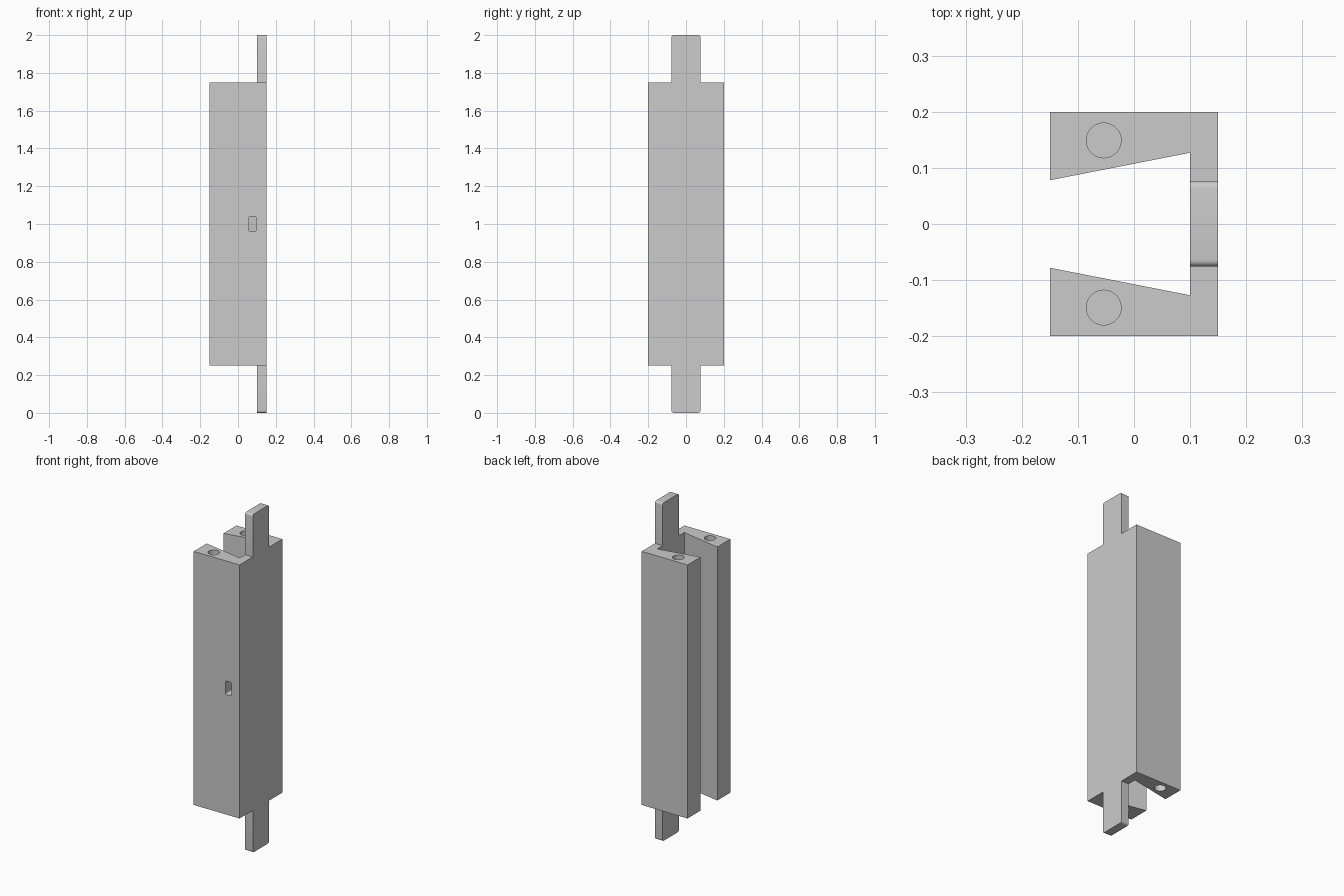
import bpy
import bmesh
import math
from mathutils import Matrix, Vector

if "Cube" in bpy.data.objects:
    bpy.data.objects.remove(bpy.data.objects["Cube"], do_unlink=True)

BOTTOM, TOP, HEIGHT = 0.25, 1.75, 2.0

grey = bpy.data.materials.new("plain_grey")
grey.use_nodes = True
grey.diffuse_color = (0.6, 0.6, 0.6, 1)
grey.node_tree.nodes["Principled BSDF"].inputs["Base Color"].default_value = (0.6, 0.6, 0.6, 1)


def finish(name, bm):
    bmesh.ops.recalc_face_normals(bm, faces=bm.faces)
    mesh = bpy.data.meshes.new(name)
    bm.to_mesh(mesh)
    bm.free()
    mesh.materials.append(grey)
    obj = bpy.data.objects.new(name, mesh)
    bpy.context.collection.objects.link(obj)
    return obj


def rounded_box(name, low, high, radius, rounded):
    """Box whose edges chosen by the test on (midpoint, direction) are rounded."""
    low, high = Vector(low), Vector(high)
    bm = bmesh.new()
    bmesh.ops.create_cube(bm, size=1, matrix=Matrix.Translation((low + high) / 2)
                          @ Matrix.Diagonal((*(high - low), 1)))
    edges = [e for e in bm.edges
             if rounded((e.verts[0].co + e.verts[1].co) / 2,
                        (e.verts[1].co - e.verts[0].co).normalized())]
    bmesh.ops.bevel(bm, geom=edges, offset=radius, segments=5, profile=0.5, affect='EDGES')
    return finish(name, bm)


def cut(target, cutter):
    cutter.hide_render = True
    mod = target.modifiers.new("cut", 'BOOLEAN')
    mod.operation, mod.solver, mod.object = 'DIFFERENCE', 'EXACT', cutter
    bpy.context.view_layer.objects.active = target
    bpy.ops.object.modifier_apply(modifier=mod.name)
    bpy.data.objects.remove(cutter, do_unlink=True)


def smooth(obj):
    bpy.ops.object.select_all(action='DESELECT')
    obj.select_set(True)
    bpy.context.view_layer.objects.active = obj
    bpy.ops.object.shade_smooth_by_angle(angle=math.radians(30))


# Channel body: mirrored C profile with tapering flanges, extruded upwards
half = [(0.15, 0.2), (-0.15, 0.2), (-0.15, 0.078), (0.1, 0.127)]
profile = half + [(x, -y) for x, y in reversed(half)]
bm = bmesh.new()
base = bm.faces.new([bm.verts.new((x, y, BOTTOM)) for x, y in profile])
grown = bmesh.ops.extrude_face_region(bm, geom=[base])["geom"]
bmesh.ops.translate(bm, vec=(0, 0, TOP - BOTTOM),
                    verts=[v for v in grown if isinstance(v, bmesh.types.BMVert)])
body = finish("channel_body", bm)

# Blind screw holes in both ends of each flange
for z in (BOTTOM, TOP):
    for side in (-1, 1):
        bm = bmesh.new()
        bmesh.ops.create_cone(bm, cap_ends=True, segments=48, radius1=0.031, radius2=0.031,
                              depth=0.4, matrix=Matrix.Translation((-0.054, side * 0.149, z)))
        cut(body, finish("screw_hole_cutter", bm))

# Small rounded slot through the front flange
cut(body, rounded_box("slot_cutter", (0.058, -0.3, 0.96), (0.096, -0.05, 1.04), 0.008,
                      lambda mid, d: abs(d.y) > 0.9))
smooth(body)

# Tabs standing off both ends of the web, with rounded outer corners
for name, low, high in (("lower_tab", 0, BOTTOM), ("upper_tab", TOP, HEIGHT)):
    tab = rounded_box(name, (0.1, -0.076, low), (0.15, 0.076, high), 0.012,
                      lambda mid, d: abs(d.x) > 0.9 and (mid.z < 0.1 or mid.z > 1.9))
    smooth(tab)
